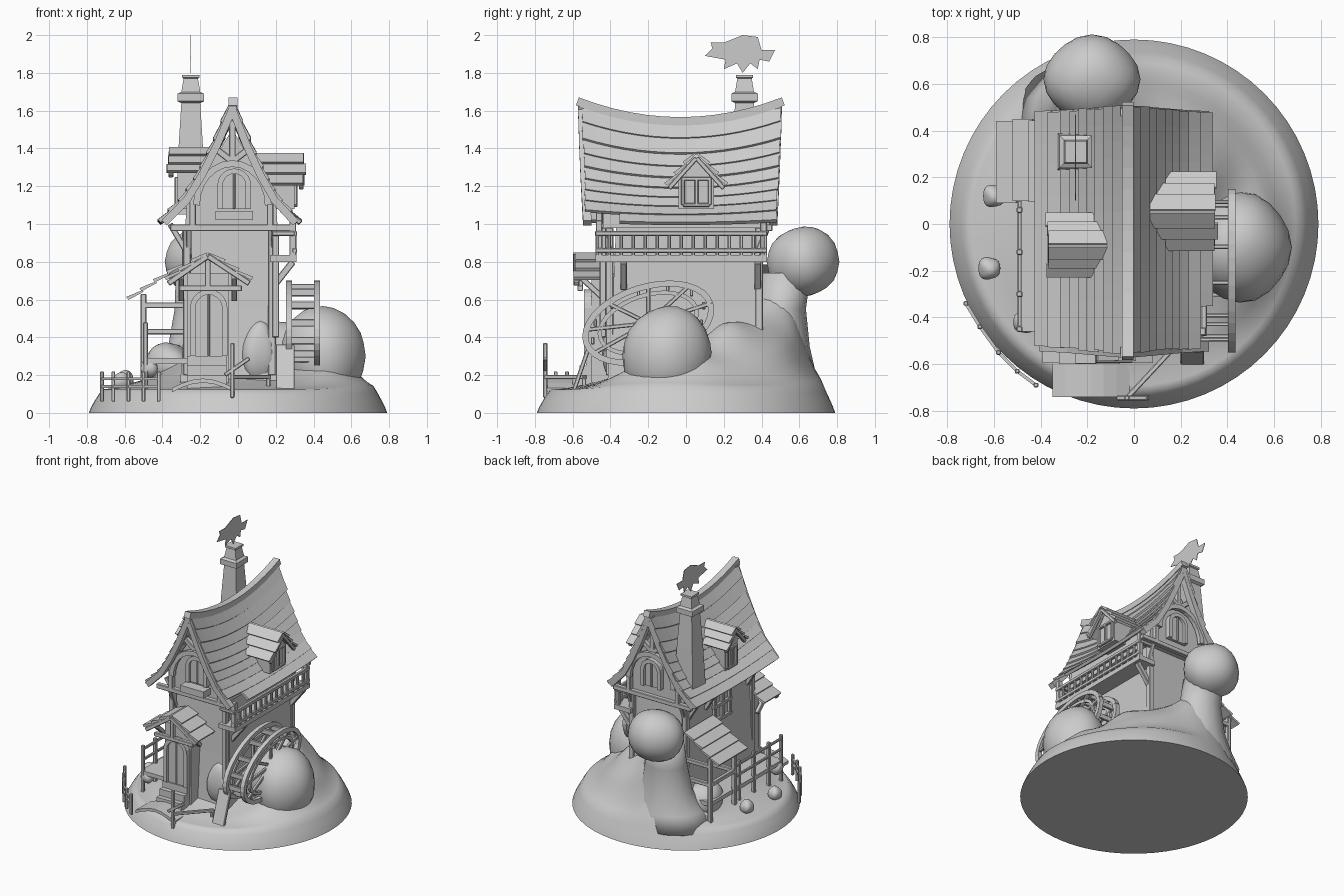
import bpy, bmesh, math, random
from mathutils import Vector, Matrix

random.seed(4)
cube = bpy.data.objects.get("Cube")
if cube:
    bpy.data.objects.remove(cube, do_unlink=True)

clay = bpy.data.materials.new("plain_grey")
clay.use_nodes = True
clay.diffuse_color = (.6, .6, .6, 1)
clay.node_tree.nodes["Principled BSDF"].inputs["Base Color"].default_value = (.6, .6, .6, 1)


def finish(name, bm, smooth=False, bevel=0):
    bmesh.ops.recalc_face_normals(bm, faces=bm.faces)
    mesh = bpy.data.meshes.new(name)
    bm.to_mesh(mesh)
    bm.free()
    obj = bpy.data.objects.new(name, mesh)
    bpy.context.collection.objects.link(obj)
    mesh.materials.append(clay)
    if bevel:
        mod = obj.modifiers.new("soft_edges", "BEVEL")
        mod.width = bevel
    if smooth:
        for face in mesh.polygons:
            face.use_smooth = True
    return obj


def skin(bm, rings):
    """Join closed rings of points into one capped solid."""
    loops = [[bm.verts.new(p) for p in ring] for ring in rings]
    n = len(loops[0])
    for low, high in zip(loops, loops[1:]):
        for i in range(n):
            bm.faces.new((low[i], low[(i + 1) % n], high[(i + 1) % n], high[i]))
    bm.faces.new(loops[0])
    bm.faces.new(loops[-1])


def loft(name, rings, smooth=False):
    bm = bmesh.new()
    skin(bm, rings)
    return finish(name, bm, smooth)


def beams(name, pairs, w=.025, d=None, bevel=.004):
    bm = bmesh.new()
    for a, b in pairs:
        a, b = Vector(a), Vector(b)
        turn = (b - a).to_track_quat('Z', 'Y').to_matrix().to_4x4()
        size = Matrix.Diagonal((w, d or w, (b - a).length, 1))
        bmesh.ops.create_cube(bm, size=1, matrix=Matrix.Translation((a + b) / 2) @ turn @ size)
    return finish(name, bm, bevel=bevel)


def strip(name, points, across, w, d):
    """Continuous rail along a flat path; across is the path's plane normal."""
    pts, side, rings = [Vector(p) for p in points], Vector(across), []
    for i, p in enumerate(pts):
        tangent = pts[min(i + 1, len(pts) - 1)] - pts[max(i - 1, 0)]
        n = tangent.cross(side).normalized() * d / 2
        s = side * w / 2
        rings.append([p - s - n, p + s - n, p + s + n, p - s + n])
    return loft(name, rings)


def box(name, lo, hi):
    rings = [[(lo[0], lo[1], z), (hi[0], lo[1], z), (hi[0], hi[1], z), (lo[0], hi[1], z)]
             for z in (lo[2], hi[2])]
    return loft(name, rings)


def blob(name, centre, radii, lump=.04):
    bm = bmesh.new()
    bmesh.ops.create_icosphere(bm, subdivisions=3, radius=1)
    for v in bm.verts:
        k = 1 + lump * math.sin(3 * v.co.x + centre[0] * 9) * math.cos(3 * v.co.y + v.co.z)
        v.co = Vector(c + p * r * k for c, p, r in zip(centre, v.co, radii))
    return finish(name, bm, smooth=True)


def boards(name, top, low, along, rows=3, thick=.02):
    """Overlapping boards laid down a small roof slope."""
    bm = bmesh.new()
    top, low, along = Vector(top), Vector(low), Vector(along)
    up = (low - top).cross(along).normalized()
    up = -up if up.z < 0 else up
    for i in range(rows):
        a, b = top.lerp(low, i / rows), top.lerp(low, (i + 1.08) / rows)
        ring = [a, b + up * .008, b + up * (thick + .008), a + up * thick * .5]
        slip = along.normalized() * random.uniform(-.01, .01)
        skin(bm, [[p + slip for p in ring], [p + along + slip for p in ring]])
    return finish(name, bm)


# Ground mound
def bell(x, y, cx, cy, s, t):
    return math.exp(-((x - cx) / s) ** 2 - ((y - cy) / t) ** 2)


def ground(x, y):
    inside = max(0, .79 - math.hypot(x, y))
    rise = .16 * bell(x, y, -.05, 0, .42, .42) + .3 * bell(x, y, .05, .4, .35, .28)
    rise += .32 * bell(x, y, -.18, .53, .18, .2) + .17 * bell(x, y, .5, -.06, .22, .32)
    rise += .13 * bell(x, y, .28, .2, .14, .16)
    return .12 * min(1, inside / .07) ** .8 + rise * min(1, inside / .22)


rings = []
for k in range(25):
    r = .79 * (1 - (k / 25) ** 1.3)
    turn = [math.tau * i / 64 for i in range(64)]
    flat = [(r * math.cos(a), r * math.sin(a)) for a in turn]
    rings.append([(x, y, ground(x, y)) for x, y in flat])
mound = loft("ground_mound", rings, True)
bpy.context.view_layer.objects.active = mound
mound.select_set(True)
bpy.ops.object.shade_smooth_by_angle(angle=math.radians(50))

# Tree, round bush and rocks
blob("tree_crown", (-.18, .62, .8), (.2, .185, .19))
loft("tree_trunk", [[(-.18 + 1.15 * r * math.cos(a), y + r * math.sin(a), z) for a in turn[::4]]
     for z, y, r in ((.1, .42, .3), (.22, .46, .225), (.35, .49, .165), (.55, .5, .135), (.74, .53, .13))], True)
blob("side_bush", (.45, -.1, .3), (.22, .23, .27))
blob("front_rock", (.11, -.37, .32), (.1, .08, .16), .1)
blob("left_rock", (-.36, .3, .25), (.13, .16, .12), .1)
for i, (x, y) in enumerate(((-.62, -.19), (-.6, .12), (-.47, -.42))):
    blob("small_plant_%d" % i, (x, y, ground(x, y) + (.03 if i < 2 else .1)), (.05, .05, .05), .1)


# House walls: tapered ground floor, gabled upper floor
def rect(x0, x1, y0, y1, z):
    return [(x0, y0, z), (x1, y0, z), (x1, y1, z), (x0, y1, z)]


loft("lower_walls", [rect(-.31, .22, -.42, .43, .1), rect(-.28, .19, -.39, .39, .55), rect(-.27, .18, -.37, .37, 1)])
gable = ((-.28, .98), (-.27, 1.12), (-.03, 1.5), (.2, 1.12), (.21, .98))
loft("upper_walls", [[(x, y, z) for x, z in gable] for y in (-.44, .42)])

# Sagging plank roof
RIDGE = -.03
slope = ((0, 1.54), (.09, 1.35), (.17, 1.21), (.25, 1.1), (.37, 1.0))


def roof_point(side, t, y, lift=0):
    f = min(t, 1.03) * 4
    i = min(int(f), 3)
    (d0, z0), (d1, z1) = slope[i], slope[i + 1]
    d, z = d0 + (d1 - d0) * (f - i), z0 + (z1 - z0) * (f - i)
    sag = (.085 * (1 - t) + .015) * ((y + .03) / .53) ** 2
    reach = .93 if side > 0 else 1
    return Vector((RIDGE + side * (d * reach + lift * .7), y * (1 - .05 * t), z + sag + lift * .7))


for side, label in ((-1, "left"), (1, "right")):
    bm = bmesh.new()
    rows = 9
    for i in range(rows):
        start = -.37 if side > 0 and i == rows - 1 else -.56 + random.uniform(0, .012)
        stop = .51 - random.uniform(0, .012)
        a, b = i / rows, (i + 1.15) / rows
        lift = .02 + random.uniform(0, .008)
        skin(bm, [[roof_point(side, a, y, -.005), roof_point(side, b, y, .002),
                   roof_point(side, b, y, lift), roof_point(side, a, y, .012)]
                  for y in [start + (stop - start) * k / 14 for k in range(15)]])
    finish(label + "_roof_planks", bm)
    for y, end in ((-.55, "front"), (.485, "back")):
        edge = [roof_point(side, k / 8, y, -.012) for k in range(9)]
        strip("%s_%s_gable_board" % (end, label), edge, (0, 1, 0), .045, .04)
ys = [-.575 + 1.09 * k / 12 for k in range(13)]
strip("ridge_beam", [roof_point(1, 0, y, .005) for y in ys], (1, 0, 0), .05, .045)

# Gable timbers on both ends
for y, end in ((-.46, "front"), (.44, "back")):
    out = -1 if y < 0 else 1
    arch = [(-.03 + .19 * math.cos(a), y + .02 * out, 1.1 + .22 * math.sin(a))
            for a in [math.pi * k / 12 for k in range(13)]]
    strip(end + "_gable_arch", arch, (0, 1, 0), .03, .035)
    beams(end + "_gable_timbers", [((-.36, y, .98), (.3, y, .98)), ((-.24, y, .98), (-.24, y, 1.16)),
          ((.17, y, .98), (.17, y, 1.16)), ((-.03, y, 1.32), (-.03, y, 1.55)),
          ((-.03, y, 1.33), (-.12, y, 1.4)), ((-.03, y, 1.33), (.06, y, 1.4))], .035)
    beams(end + "_eave_struts", [((x, y * .84, .82), (x, y * .98, .98)) for x in (-.26, .19)], .03)
    beams(end + "_corner_posts", [((x, y * .88, .2), (x, y * .88, .98)) for x in (-.27, .18)], .04)


def arched_opening(name, x, y, z, half, height, out):
    """Panel and frame with a round top, facing along y."""
    curve = [(x + half * math.cos(a), z + height - half + half * math.sin(a))
             for a in [math.pi * k / 10 for k in range(11)]]
    shape = [(x + half, z)] + curve + [(x - half, z)]
    loft(name + "_panel", [[(px, v, pz) for px, pz in shape] for v in (y, y + out * .02)])
    strip(name + "_frame", [(px, y + out * .02, pz) for px, pz in shape], (0, 1, 0), .04, .028)
    beams(name + "_bar", [((x, y + out * .025, z), (x, y + out * .025, z + height))], .012)


arched_opening("front_window", -.02, -.44, 1.08, .075, .2, -1)
arched_opening("back_window", -.02, .42, 1.06, .07, .2, 1)
box("front_flower_box", (-.12, -.53, 1.02), (.08, -.45, 1.07))

# Chimney with collar and pot
loft("chimney", [rect(-.25 - h, -.25 + h, .31 - h, .31 + h, z) for h, z in
     ((.08, 1.05), (.065, 1.4), (.05, 1.64), (.07, 1.65), (.07, 1.69), (.05, 1.7),
      (.038, 1.77), (.046, 1.775), (.046, 1.79))])
smoke = ((.3, 1.8), (.27, 1.85), (.2, 1.82), (.21, 1.87), (.1, 1.89), (.14, 1.93), (.13, 1.96), (.2, 1.96),
         (.3, 2), (.38, 1.99), (.4, 1.92), (.47, 1.92), (.44, 1.86), (.39, 1.87), (.38, 1.82), (.34, 1.85))
loft("smoke_plume", [[(x, y, z) for y, z in smoke] for x in (-.252, -.248)])


# Dormers
def dormer(name, side, y, inner, outer, half, top):
    wall, low = half * .65, top - half * 1.15
    shape = ((-wall, 1.08), (wall, 1.08), (wall, low + .03), (0, top - .02), (-wall, low + .03))
    loft(name + "_walls", [[(side * x, y + p, z) for p, z in shape] for x in (inner, outer - .05)])
    for s in (-1, 1):
        boards(name + "_roof", (side * inner, y, top), (side * inner, y + s * half, low),
               (side * (outer - inner), 0, 0))
        beams(name + "_gable_board", [((side * (outer - .015), y, top - .02),
              (side * (outer - .015), y + s * half, low - .015))], .025)
    face, jamb = side * (outer - .045), wall * .75
    beams(name + "_window_frame", [((face, y + p, 1.1), (face, y + p, 1.25)) for p in (-jamb, 0, jamb)] +
          [((face, y - jamb, z), (face, y + jamb, z)) for z in (1.1, 1.24)], .02)


dormer("right_dormer", 1, .055, .06, .35, .145, 1.37)
dormer("left_dormer", -1, -.09, .12, .37, .115, 1.4)

# Balcony
box("balcony_floor", (.17, -.48, .8), (.31, .43, .835))
beams("balcony_rails", [((.3, -.48, .95), (.3, .43, .95)), ((.3, -.48, .86), (.3, .43, .86))] +
      [((.18, y, .95), (.3, y, .95)) for y in (-.47, .42)])
beams("balcony_balusters", [((.3, -.47 + .89 * i / 14, .83), (.3, -.47 + .89 * i / 14, .95))
                            for i in range(15)], .018)
beams("balcony_supports", [((.18, y, .66), (.29, y, .8)) for y in (-.33, .38)] +
      [((.29, y, .8), (.29, y, 1.02)) for y in (-.46, .41)] + [((.2, -.44, .4), (.2, -.44, .98))], .035)


# Water wheel and its leaning chute board
def wheel_point(x, a, k=1):
    u, v = .36 * k * math.cos(a), .2 * k * math.sin(a)
    return (x, -.2 + .95 * u - .3 * v, .475 + .3 * u + .95 * v)


angles = [math.tau * i / 36 for i in range(37)]
for x in (.27, .418):
    strip("wheel_rim", [wheel_point(x, a, .96) for a in angles], (1, 0, 0), .032, .032)
    strip("wheel_inner_rim", [wheel_point(x, a, .74) for a in angles], (1, 0, 0), .02, .022)
    beams("wheel_spokes", [(wheel_point(x, 0, 0), wheel_point(x, a, .95)) for a in angles[::4]], .022)
beams("wheel_paddles", [(wheel_point(.26, a, .86), wheel_point(.42, a, .86)) for a in angles[::3]], .018, .04)
beams("wheel_chute_board", [((.25, -.6, .1), (.25, -.51, .36))], .1, .022)

# Door porch
box("porch_walls", (-.27, -.5, .15), (-.05, -.36, .74))
arched_opening("door", -.155, -.5, .3, .085, .34, -1)
for x in (-.37, .06):
    boards("porch_roof", (-.16, -.59, .84), (x, -.59, .7), (0, .2, 0))
    beams("porch_gable_board", [((-.16, -.58, .83), (x, -.58, .685))], .03)
beams("porch_timbers", [((-.31, -.56, .66), (.02, -.56, .66)), ((-.16, -.56, .66), (-.16, -.56, .83))] +
      [((x, -.43, .6), (x, -.56, .72)) for x in (-.3, -.02)], .03)
for i in range(3):
    box("porch_step_%d" % i, (-.27, -.53 - .035 * (2 - i), .1), (-.06, -.45, .2 + .05 * i))

# Side deck, fence and lean-to
box("side_deck", (-.5, -.46, .26), (-.25, .42, .29))
beams("deck_posts", [((-.49, y, .12), (-.49, y, .48)) for y in (-.45, -.3, -.12, .06)])
beams("deck_rails", [((-.49, -.46, z), (-.49, .1, z)) for z in (.37, .45)], .018)
boards("lean_to_roof", (-.29, .1, .78), (-.57, .1, .595), (0, .35, 0), 4)
beams("lean_to_frame", [((-.5, y, .12), (-.5, y, .63)) for y in (.13, .42)] +
      [((-.5, y, z), (-.28, y, z)) for y in (.13, .42) for z in (.43, .57)] +
      [((-.5, .13, z), (-.5, .42, z)) for z in (.43, .61)], .03)
beams("left_window", [((-.285, y, .72), (-.285, y, .95)) for y in (-.12, -.03, .06)] +
      [((-.285, -.14, z), (-.285, .08, z)) for z in (.72, .83, .95)])
beams("left_eave_struts", [((-.27, y, .85), (-.36, y, 1.0)) for y in (-.35, .15, .36)], .03)

# Footbridge and rim fences
deck = [(-.35 + .33 * k / 6, .11 + .05 * math.sin(math.pi * k / 6)) for k in range(7)]
loft("footbridge", [[(x, -.74, z), (x, -.58, z), (x, -.58, z + .022), (x, -.74, z + .022)] for x, z in deck])
beams("footbridge_rail", [((-.03, -.745, .08), (-.03, -.745, .37)), ((.16, -.54, .1), (.16, -.54, .2)),
      ((-.03, -.745, .19), (.17, -.53, .19)), ((-.07, -.745, .2), (.06, -.745, .29))], .022)
fence = [(-.72, -.34), (-.66, -.44), (-.58, -.55), (-.5, -.63), (-.42, -.69)]
beams("rim_fence_posts", [((x, y, .06), (x, y, .22)) for x, y in fence], .02)
for z in (.14, .18):
    strip("rim_fence_rail", [(x, y, z) for x, y in fence], (0, 0, 1), .014, .014)
